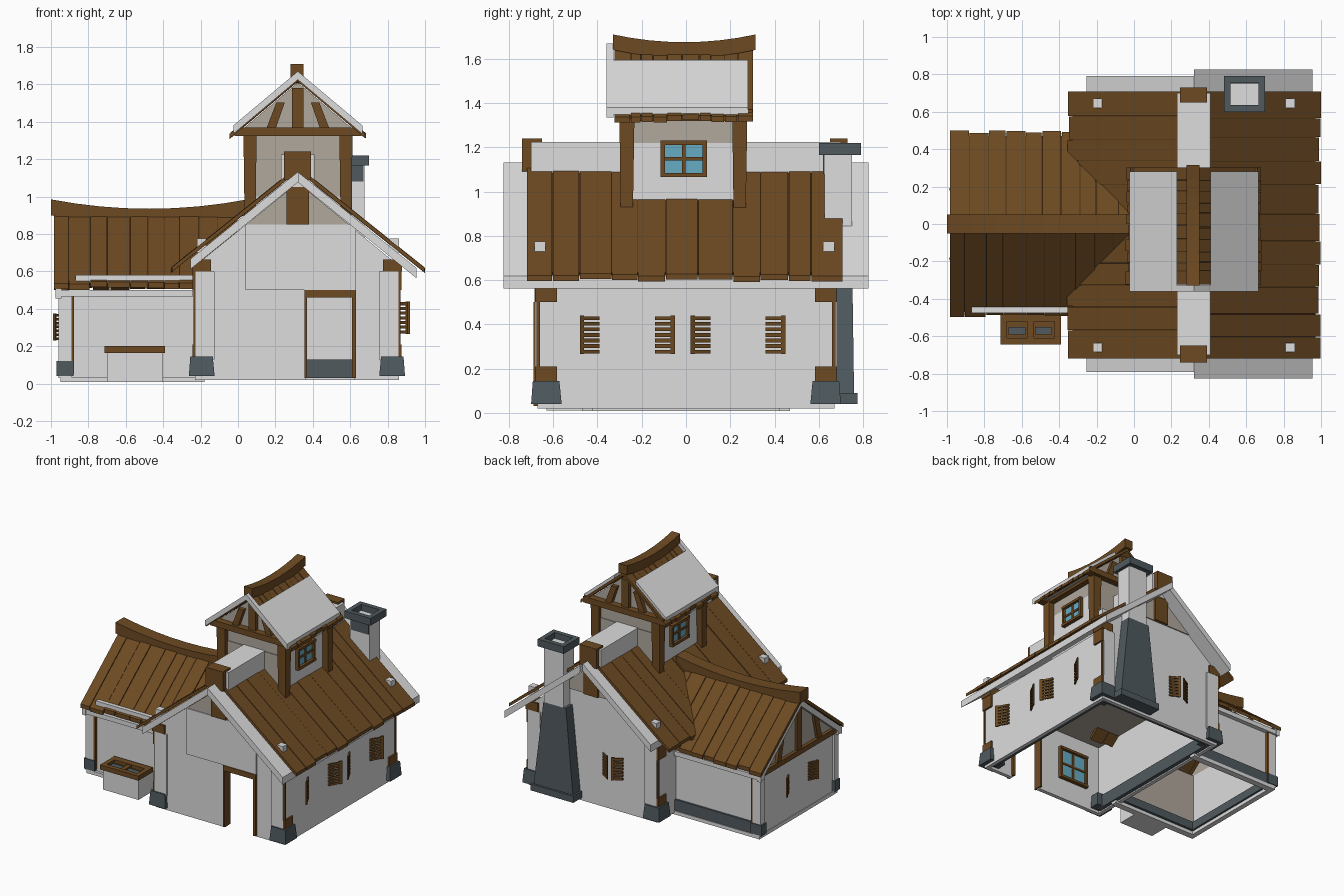
import bpy, bmesh, math, random

if "Cube" in bpy.data.objects:
    bpy.data.objects.remove(bpy.data.objects["Cube"])
random.seed(4)

def material(name, rgb):
    m = bpy.data.materials.new(name)
    m.diffuse_color = [((c / 255 + 0.055) / 1.055) ** 2.4 for c in rgb] + [1]
    m.use_nodes = True
    m.node_tree.nodes["Principled BSDF"].inputs["Base Color"].default_value = m.diffuse_color
    return m

WOOD = material("brown wood", (109, 74, 34))
DARK = material("dark wood", (72, 48, 23))
WHITE = material("white plaster", (221, 221, 221))
BEIGE = material("beige plaster", (176, 168, 157))
SLATE = material("slate stone", (80, 90, 95))
BLUE = material("blue glass", (103, 172, 196))

# A solid is (profile, axis, start, end): a 2D profile extruded along one axis
def build(name, mat, solids):
    bm = bmesh.new()
    for prof, axis, a, b in solids:
        put = {"x": lambda p, t: (t, p[0], p[1]), "y": lambda p, t: (p[0], t, p[1]),
               "z": lambda p, t: (p[0], p[1], t)}[axis]
        lo = [bm.verts.new(put(p, a)) for p in prof]
        hi = [bm.verts.new(put(p, b)) for p in prof]
        n = len(prof)
        bm.faces.new(lo)
        bm.faces.new(hi[::-1])
        for i in range(n):
            bm.faces.new((lo[i], hi[i], hi[(i + 1) % n], lo[(i + 1) % n]))
    bmesh.ops.recalc_face_normals(bm, faces=bm.faces)
    me = bpy.data.meshes.new(name)
    bm.to_mesh(me)
    bm.free()
    me.materials.append(mat)
    ob = bpy.data.objects.new(name, me)
    bpy.context.collection.objects.link(ob)
    return ob

def box(x0, x1, y0, y1, z0, z1):
    return ([(x0, y0), (x1, y0), (x1, y1), (x0, y1)], "z", z0, z1)

def plate(axis, plane, depth, u0, u1, z0, z1):
    return ([(u0, z0), (u1, z0), (u1, z1), (u0, z1)], axis, plane, plane + depth)

def slope(axis, c, apex, k, s, d0, d1, t, a, b):
    """Board on one side of a ridge at c; top line falls k per unit."""
    return ([(c + s * d0, apex - k * d0), (c + s * d1, apex - k * d1),
             (c + s * d1, apex - k * d1 - t), (c + s * d0, apex - k * d0 - t)], axis, a, b)

def frustum(name, mat, bottom, top, z0, z1):
    ob = build(name, mat, [box(*bottom, z0, z1)])
    for v in ob.data.vertices:
        if v.co.z > (z0 + z1) / 2:
            v.co.x = top[0] if abs(v.co.x - bottom[0]) < 1e-4 else top[1]
            v.co.y = top[2] if abs(v.co.y - bottom[2]) < 1e-4 else top[3]
    return ob

def planks(name, axis, c, apex, k, s, d0, d1, t, a, b, w):
    """Uneven roof planks over a dark underlay that shows in the gaps."""
    out, n = [], round((b - a) / w)
    cuts = [a] + [a + (i + random.uniform(-.2, .2)) * (b - a) / n for i in range(1, n)] + [b]
    for p, q in zip(cuts, cuts[1:]):
        out.append(slope(axis, c, apex - random.uniform(0, .006), k, s, d0,
                         d1 - random.uniform(0, .015), t, p + .002, q - .002))
    build(name, WOOD, out)
    build(name + "_underlay", DARK, [slope(axis, c, apex - .01, k, s, d0, d1 - .03, t - .012, a + .01, b - .01)])

def sag_ridge(name, axis, c, hw, a, b, z_end, dip, h):
    """Ridge beam whose top sags in the middle."""
    ts = [i / 8 for i in range(9)]
    z = lambda t: z_end - dip * (1 - (2 * t - 1) ** 2)
    prof = [(a + (b - a) * t, z(t)) for t in ts] + [(a + (b - a) * t, z(t) - h) for t in ts[::-1]]
    build(name, WOOD, [(prof, axis, c - hw, c + hw)])

def window(name, axis, plane, s, u, hw, z0, z1):
    build(name + "_glass", BLUE, [plate(axis, plane, s * .008, u - hw, u + hw, z0, z1)])
    f, d, m = .02, s * .025, (z0 + z1) / 2
    build(name + "_frame", WOOD, [
        plate(axis, plane, d, u - hw - f, u - hw, z0 - f, z1 + f),
        plate(axis, plane, d, u + hw, u + hw + f, z0 - f, z1 + f),
        plate(axis, plane, d * 1.2, u - hw - f, u + hw + f, z0 - f, z0),
        plate(axis, plane, d * 1.2, u - hw - f, u + hw + f, z1, z1 + f),
        plate(axis, plane, d * .6, u - .008, u + .008, z0, z1),
        plate(axis, plane, d * .6, u - hw, u + hw, m - .008, m + .008)])

def shutter(name, axis, plane, out, bar, hinge, z0, z1):
    """Half-open slatted leaf: hinged on the wall, with its outer bar swung out."""
    def leaf(t0, t1, za, zb):
        pts = []
        for t, o in ((t0, 0), (t1, 0), (t1, .012), (t0, .012)):
            u, w = hinge + (bar - hinge) * t, plane + out * t + math.copysign(o, out)
            pts.append((w, u) if axis == "x" else (u, w))
        return (pts, "z", za, zb)
    step = (z1 - z0) / 7
    build(name, WOOD, [leaf(.78, 1, z0, z1)] +
          [leaf(0, .8, z0 + i * step + .004, z0 + (i + .65) * step + .004) for i in range(7)])

# Main house walls
gable = [(.86, .02), (.86, .63), (.32, 1.075), (-.23, .63), (-.23, .02)]
door = [(.36, .02), (.36, .5), (.62, .5), (.62, .02)]
build("front_wall", WHITE, [(door + gable, "y", -.67, -.64)])
build("back_wall", WHITE, [(gable, "y", .64, .67)])
build("side_walls", WHITE, [box(.83, .86, -.64, .64, .02, .6), box(-.23, -.20, -.64, .64, .02, .6)])
build("ceiling", BEIGE, [box(-.2, .83, -.64, .64, .57, .59)])
build("front_gable_panel", WHITE, [plate("y", -.67, -.015, .04, .63, .5, .85)])
for s in (-1, 1):
    build("gable_upper_plaster", BEIGE, [([(.045, .85), (.595, .85), (.32, 1.075)], "y", s * .67, s * .678)])
    build("gable_post", WOOD, [plate("y", s * .67, s * .025, .26, .38, .85, 1.06)])
build("door_frame", WOOD, [box(.355, .37, -.69, -.62, .03, .5), box(.61, .63, -.69, -.62, .03, .5),
                           box(.355, .63, -.69, -.62, .46, .5)])
build("inner_skirting", SLATE, [box(-.2, .83, .61, .64, .03, .13), box(.8, .83, -.62, .61, .03, .13),
                                box(-.2, -.17, -.62, .61, .03, .13)])
window("inner_front_window", "y", -.64, 1, .05, .11, .2, .42)

# Corner posts with stone feet
for x, sx in ((-.235, -1), (.865, 1)):
    for sy in (-1, 1):
        y = sy * .672
        def corner(wx, wy, o, z0, z1):
            return box(*sorted((x + sx * o, x - sx * wx)), *sorted((y + sy * o, y - sy * wy)), z0, z1)
        build("corner_post", WOOD, [corner(.012, .012, .003, .1, .6), corner(.02, .09, .008, .5, .66),
                                    corner(.02, .09, .008, .13, .21), corner(.09, .09, .012, .6, .665)])
        build("corner_plaster", WHITE, [box(*sorted((x - sx * .008, x - sx * .11)),
                                            *sorted((y + sy * .01, y - sy * .02)), .13, .6)])
        b = sorted((x + sx * .028, x - sx * .11)) + sorted((y + sy * .028, y - sy * .11))
        t = sorted((x + sx * .02, x - sx * .1)) + sorted((y + sy * .02, y - sy * .1))
        frustum("corner_foot", SLATE, b, t, .04, .145)

# Main roof: white soffit slabs, planks, ridge box and caps
for s, y, d in ((1, .825, .635), (-1, .79, .575)):
    build("main_soffit", WHITE, [slope("y", .32, 1.132, .81, s, 0, d, .055, -y, y)])
    planks("main_planks", "y", .32, 1.165, .8, s, .04, .68, .025, -.72, .71, .125)
    build("roof_blocks", WHITE, [box(x - .025, x + .025, yy - .025, yy + .025, .7, .775)
                                 for x in [.32 + s * .515] for yy in (-.66, .645)])
build("ridge_box", WHITE, [box(.23, .41, -.70, .70, 1.05, 1.225)])
build("ridge_caps", WOOD, [box(.245, .39, -.74, -.65, 1.09, 1.24), box(.245, .39, .65, .73, 1.09, 1.24)])

# Tower walls, posts and beams
build("tower_walls", WHITE, [box(.075, .565, -.26, .25, .85, 1.22)])
build("tower_upper_walls", BEIGE, [box(.075, .565, -.26, .25, 1.22, 1.34),
                                   ([(.0, 1.34), (.64, 1.34), (.32, 1.61)], "y", -.26, .25)])
build("tower_face_plaster", BEIGE, [box(.08, .56, -.265, .255, 1.0, 1.22)])
for x, x2 in ((.035, .095), (.548, .608)):
    for y in (-.295, .215):
        frustum("tower_post", WOOD, (x, x2, y, y + .055), (x - .006, x2 + .004, y - .006, y + .062), .9, 1.34)
build("tower_beams", WOOD, [box(-.02, .66, -.31, -.25, 1.325, 1.37), box(-.02, .66, .24, .30, 1.325, 1.37),
                            box(.03, .08, -.3, .29, 1.32, 1.36), box(.56, .61, -.3, .29, 1.32, 1.36)])
def studs(name, axis, c, a, b, z0, h, w):
    build(name, WOOD, [([(c + s * w, z0), (c + s * (w - .05), z0), (c + s * (w - .1), z0 + h * .65),
                         (c + s * (w - .055), z0 + h * .65)], axis, a, b) for s in (-1, 1)] +
          [plate(axis, a, b - a, c - .03, c + .03, z0, z0 + h)])
studs("tower_front_studs", "y", .32, -.29, -.26, 1.36, .22, .17)
studs("tower_back_studs", "y", .32, .25, .28, 1.36, .22, .17)
window("tower_right_window", "x", .565, 1, -.01, .085, 1.085, 1.21)
window("tower_left_window", "x", .075, -1, -.01, .085, 1.085, 1.21)

# Tower roof
for s in (-1, 1):
    planks("tower_planks", "y", .32, 1.645, .84, s, 0, .365, .025, -.325, .305, .06)
    build("tower_white_panel", WHITE, [slope("y", .32, 1.67, .84, s, .09, .345, .035, -.345, .28)])
    build("tower_barge", WHITE, [slope("y", .32, 1.67, .84, s, 0, .345, .045, -.36, -.328)])
sag_ridge("tower_ridge", "x", .315, .035, -.33, .315, 1.71, .035, .07)

# Chimney
frustum("chimney_base", SLATE, (.42, .76, .66, .76), (.49, .68, .66, .75), .05, .73)
build("chimney_plinth", SLATE, [box(.41, .77, .66, .775, .04, .09)])
build("chimney_shaft", WHITE, [box(.51, .675, .625, .75, .7, 1.175)])
build("chimney_cap", SLATE, [box(.48, .515, .6, .79, 1.165, 1.22), box(.665, .70, .6, .79, 1.165, 1.22),
                             box(.48, .70, .6, .635, 1.165, 1.22), box(.48, .70, .755, .79, 1.165, 1.22),
                             box(.52, .67, .619, .626, 1.08, 1.17)])

# Shutters
for bar, hinge in ((-.48, -.39), (-.05, -.14), (.02, .11), (.45, .36)):
    shutter("right_shutter", "x", .86, .047, bar, hinge, .265, .44)
for bar, hinge in ((.13, .06), (.16, .23)):
    shutter("back_shutter", "y", .67, .04, bar, hinge, .265, .44)
for bar, hinge in ((-.19, -.12), (.19, .12)):
    shutter("annex_shutter", "x", -.945, -.033, bar, hinge, .23, .375)

# Annex walls, sills and corner posts
build("annex_walls", WHITE, [box(-.93, -.23, -.45, -.42, .02, .5), box(-.93, -.23, .42, .45, .02, .5),
                             box(-.945, -.915, -.45, .45, .02, .5)])
build("annex_inner_plaster", BEIGE, [box(-.915, -.23, -.42, -.413, .1, .5)])
build("annex_gable", BEIGE, [([(-.46, .5), (.46, .5), (0, .87)], "x", -.94, -.915)])
build("annex_gable_beam", WOOD, [box(-.965, -.92, -.47, .47, .48, .52)])
studs("annex_studs", "x", 0, -.96, -.935, .52, .33, .27)
build("annex_sill", WHITE, [box(-.95, -.18, -.47, -.42, .008, .035), box(-.95, -.18, .42, .47, .008, .035),
                            box(-.95, -.91, -.47, .47, .008, .035)])
build("annex_skirting", SLATE, [box(-.91, -.23, .445, .465, .035, .12), box(-.915, -.24, -.42, -.4, .035, .1),
                                box(-.915, -.24, .4, .42, .035, .1), box(-.915, -.895, -.4, .4, .035, .1)])
for s in (-1, 1):
    y0, y1 = sorted((s * .47, s * .42))
    build("annex_corner", WHITE, [box(-.96, -.89, y0, y1, .03, .5)])
    build("annex_corner_strip", WOOD, [box(-.89, -.877, y0, y1, .05, .48)])
    build("annex_foot", SLATE, [box(-.97, -.88, y0 - .006, y1 + .006, .04, .12)])

# Annex roof, barge boards and gutter
for s in (-1, 1):
    planks("annex_planks", "x", 0, .935, .8, s, 0, .50, .03, -.985, -.0, .095)
    build("annex_barge", WHITE, [slope("x", 0, .902, .81, s, 0, .49, .05, -.975, -.945)])
    y0, y1 = sorted((s * .44, s * .485))
    build("annex_gutter", WHITE, [box(-.975, -.24, y0, y1, .465, .5)])
build("annex_roof_strip", WHITE, [box(-.87, -.24, -.475, -.445, .54, .582)])
sag_ridge("annex_ridge", "y", 0, .05, -1, .05, .985, .05, .085)

# Trough with a wooden rim
build("trough_box", WHITE, [box(-.70, -.40, -.63, -.44, .01, .165)])
build("trough_rim", WOOD, [box(-.715, -.39, -.645, -.61, .165, .2), box(-.715, -.39, -.52, -.47, .165, .2),
                           box(-.715, -.68, -.645, -.47, .165, .2), box(-.425, -.39, -.645, -.47, .165, .2),
                           box(-.57, -.535, -.645, -.47, .165, .195), box(-.70, -.40, -.63, -.48, .16, .175)])
build("trough_stones", SLATE, [box(-.67, -.58, -.59, -.55, .17, .188), box(-.53, -.44, -.59, -.55, .17, .188)])
